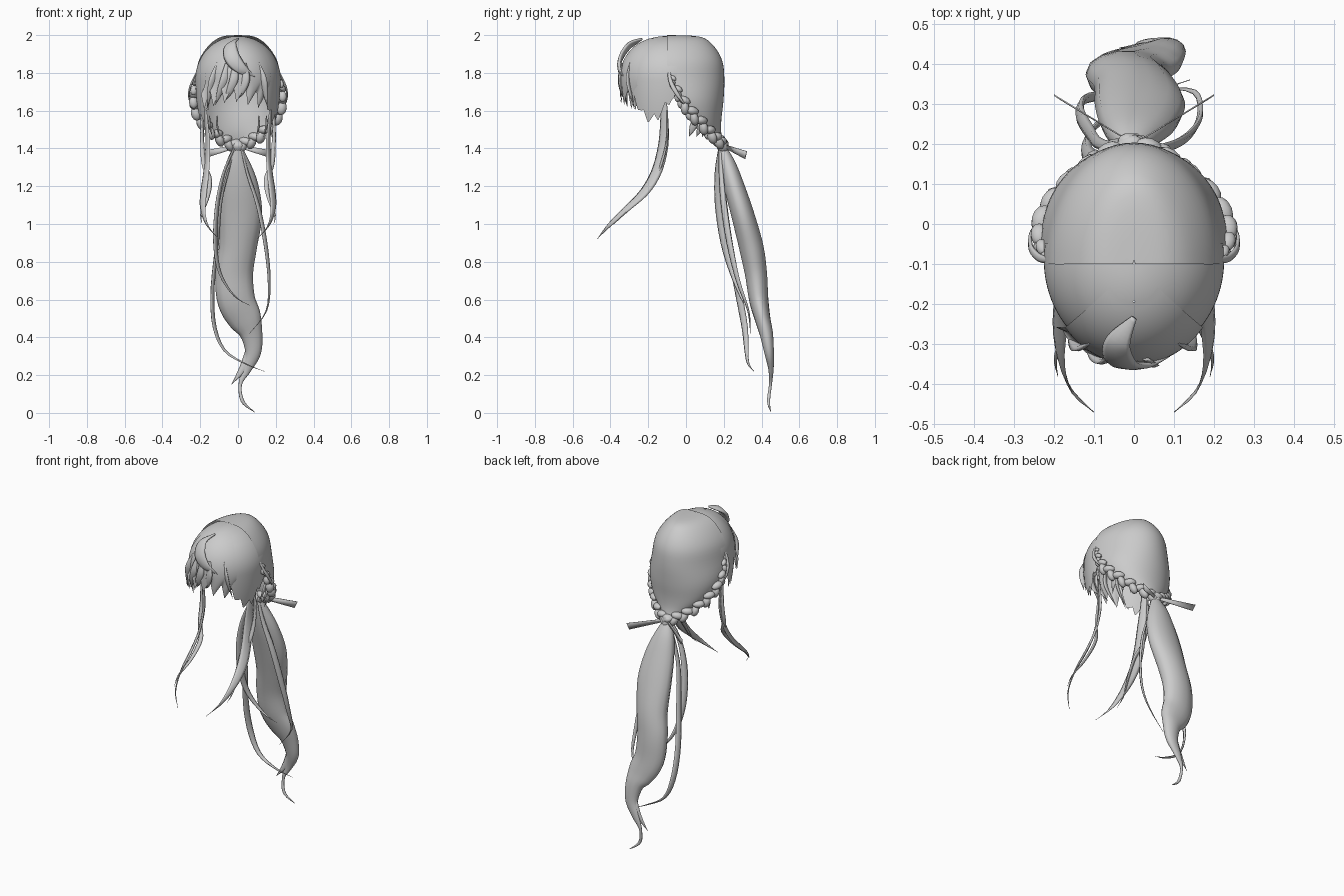
import bpy, math
from mathutils import Vector

if "Cube" in bpy.data.objects:
    bpy.data.objects.remove(bpy.data.objects["Cube"])

mat = bpy.data.materials.new("hair_grey")
mat.diffuse_color = (0.6, 0.6, 0.6, 1)
mat.use_nodes = True
mat.node_tree.nodes["Principled BSDF"].inputs["Base Color"].default_value = mat.diffuse_color


def make(name, verts, faces):
    me = bpy.data.meshes.new(name)
    me.from_pydata(verts, [], faces)
    me.materials.append(mat)
    me.polygons.foreach_set("use_smooth", [True] * len(me.polygons))
    me.update()
    ob = bpy.data.objects.new(name, me)
    bpy.context.collection.objects.link(ob)
    return ob


def sheet(name, nu, nv, fn, flip=False):
    """Open surface from a function of u, v in 0..1."""
    verts = [fn(i / nu, j / nv) for j in range(nv + 1) for i in range(nu + 1)]
    faces = []
    for j in range(nv):
        for i in range(nu):
            a = j * (nu + 1) + i
            f = (a, a + nu + 1, a + nu + 2, a + 1)
            faces.append(f[::-1] if flip else f)
    return make(name, verts, faces)


def spline(rows, n):
    """Smooth resampling of rows of numbers."""
    out, last = [], len(rows) - 1
    for k in range(n + 1):
        t = k / n * last
        i = min(int(t), last - 1)
        f = t - i
        p = [rows[min(max(i + d, 0), last)] for d in (-1, 0, 1, 2)]
        out.append([0.5 * (2 * b + (c - a) * f + (2 * a - 5 * b + 4 * c - d) * f * f
                           + (3 * b - a - 3 * c + d) * f ** 3) for a, b, c, d in zip(*p)])
    return out


def tube(name, rows, wide, n=28, sides=8):
    """Closed lock: rows of x, y, z, half width, half thickness."""
    pts = spline(rows, n)
    verts, faces = [], []
    for k, p in enumerate(pts):
        tan = Vector(pts[min(k + 1, n)][:3]) - Vector(pts[max(k - 1, 0)][:3])
        tan.normalize()
        w = Vector(wide)
        w = (w - tan * w.dot(tan)).normalized()
        d = tan.cross(w)
        for s in range(sides):
            a = 2 * math.pi * s / sides
            verts.append(Vector(p[:3]) + w * math.cos(a) * max(p[3], .001) + d * math.sin(a) * max(p[4], .001))
    for k in range(n):
        for s in range(sides):
            a, b = k * sides + s, k * sides + (s + 1) % sides
            faces.append((a, b, b + sides, a + sides))
    faces += [tuple(range(sides))[::-1], tuple(range(n * sides, (n + 1) * sides))]
    return make(name, verts, faces)


def lock(name, path, width, thick, wide, root=0.5):
    """Tapering strand of hair along a path."""
    n = len(path) - 1
    rows = []
    for i, p in enumerate(path):
        t = i / n
        s = (root + (1 - root) * min(1, t * 3)) * min(1, (1 - t) * 2.2)
        rows.append((*p, width * s, thick * s))
    return tube(name, rows, wide, 24, 6)


# Back cap gathering down to the tie: z, half width, front y, back y
cap = spline([(2.0, .002, -.1, -.09), (1.992, .085, -.1, .07), (1.95, .15, -.1, .14),
              (1.87, .205, -.1, .19), (1.77, .225, -.09, .203), (1.65, .23, -.03, .198),
              (1.55, .185, .05, .187), (1.48, .11, .12, .187), (1.42, .03, .17, .2)], 32)


def cap_point(u, v):
    z, w, yf, yb = cap[round(v * 32)]
    a = math.pi * (u - .5)
    return (w * math.sin(a), yf + (yb - yf) * math.cos(a), z)


sheet("back_cap", 32, 32, cap_point)


# Front dome coordinates: azimuth from the front, polar angle, drop below the widest level
def dome(a, th, drop, front):
    s, c = math.sin(th), math.cos(th)
    r = s * (1 - 1.8 * drop * drop)
    return (.225 * math.sin(a) * r, -.09 - front * math.cos(a) * r ** .85, 1.77 + .225 * c - drop)


def saw(u, teeth, peak):
    """0 at lock gaps, 1 at lock tips."""
    f = (u * teeth) % 1
    return f / peak if f < peak else (1 - f) / (1 - peak)


# Parted side sections with pointed lower ends
for sx, side in ((1, "right"), (-1, "left")):
    def side_point(u, v, sx=sx):
        th = math.pi / 2 * min(1, v / .6)
        amin = math.radians(41) * min(1, max(0, (math.degrees(th) - 20) / 25))
        a = amin + (math.radians(100) - amin) * u
        bottom = .08 + .11 * math.sin(math.pi * min(1, u * 1.15)) + .05 * saw(u, 4, .35)
        x, y, z = dome(a, th, max(0, v - .6) / .4 * bottom, .25)
        return (sx * x, y, z)
    sheet("side_section_" + side, 48, 30, side_point, sx < 0)


# Fringe with swept tips
def fringe_point(u, v):
    th = math.radians(20) + math.radians(70) * min(1, v / .6)
    a = math.radians(-50 + 100 * u)
    d = max(0, v - .6) / .4
    bottom = .03 + .09 * saw(u, 6, .25) + .05 * abs(2 * u - 1)
    x, y, z = dome(a, th, d * bottom, .262)
    return (x - .025 * d * d, y, z)


sheet("fringe", 72, 28, fringe_point)

# Loose curl over the fringe
tube("fringe_curl", [(0, -.235, 1.98, .008, .006), (-.04, -.30, 1.945, .035, .012),
                     (-.03, -.345, 1.88, .042, .012), (.02, -.352, 1.82, .03, .01),
                     (.09, -.33, 1.78, .001, .001)], (1, 0, .5))
# Small pointed fringe locks
for i, (x, tip, z) in enumerate([(-.13, -.165, 1.61), (-.07, -.12, 1.63), (-.02, -.07, 1.65),
                                 (.04, -.005, 1.66), (.13, .155, 1.62)]):
    y = -.09 - .262 * math.sqrt(1 - (x / .225) ** 2)
    lock("fringe_lock_%d" % i, [(x * .8, y + .01, 1.85), (x, y - .002, 1.77), ((x + tip) / 2, y + .008, 1.7),
                                (tip, y + .03, z)], .024, .008, (1, -x * 4, 0))

# Braids, face locks, wisps and ribbon ends on both sides
for sx, side in ((1, "right"), (-1, "left")):
    def m(path, sx=sx):
        return [(sx * p[0], *p[1:]) for p in path]

    path = spline(m([(.222, -.075, 1.77), (.236, -.04, 1.69), (.228, .01, 1.61), (.19, .075, 1.54),
                     (.125, .135, 1.475), (.06, .18, 1.435), (.0, .2, 1.41)]), 16)
    verts, faces = [], []
    for k, p in enumerate(path):
        # overlapping tilted braid lobes
        tan = (Vector(path[min(k + 1, 16)]) - Vector(path[max(k - 1, 0)])).normalized()
        out = Vector((p[0], p[1] + .03, 0)).normalized()
        across = tan.cross(out).normalized()
        alt = 1 if k % 2 else -1
        size = .55 + .45 * min(1, k / 5)
        long = (tan + across * alt * .7).normalized()
        short = long.cross(out).normalized()
        c = Vector(p) + across * alt * .011 * size
        base = len(verts)
        for j in range(7):
            th = math.pi * (.03 + .94 * j / 6)
            for i in range(10):
                a = 2 * math.pi * i / 10
                verts.append(c + long * math.cos(th) * .037 * size + short * math.sin(th) * math.cos(a) * .023 * size
                             + out * math.sin(th) * math.sin(a) * .027 * size)
        for j in range(6):
            for i in range(10):
                q, r = base + j * 10 + i, base + j * 10 + (i + 1) % 10
                faces.append((q, r, r + 10, q + 10))
    make("braid_" + side, verts, faces)

    lock("face_lock_" + side, m([(.18, -.12, 1.68), (.17, -.115, 1.56), (.16, -.12, 1.42), (.168, -.155, 1.28),
                                 (.182, -.22, 1.17), (.185, -.32, 1.075), (.16, -.41, .99), (.1, -.47, .92)]),
         .032, .008, (.45 * sx, 1, .2))
    lock("thin_face_lock_" + side, m([(.19, -.1, 1.6), (.19, -.1, 1.45), (.18, -.13, 1.32), (.15, -.17, 1.23),
                                      (.165, -.25, 1.13), (.195, -.33, 1.05), (.19, -.38, 1.0)]),
         .014, .006, (1, .3, 0))
    lock("temple_strand_" + side, m([(.2, -.09, 1.84), (.235, -.085, 1.77), (.257, -.06, 1.71),
                                     (.256, -.02, 1.65), (.225, .02, 1.6)]), .012, .006, (0, 1, 0))
    for i, (x, y) in enumerate([(.19, .03), (.15, .07), (.11, .1)]):
        lock("nape_wisp_%s_%d" % (side, i), m([(x, y + .03, 1.57), (x, y + .01, 1.52),
                                               (x - .015, y - .015, 1.46)]), .02, .006, (0, 1, 0))
    # flat ribbon end
    h = Vector((sx * .006, -.0035 * 0, 0))
    r = [Vector(q) for q in m([(0, .2, 1.422), (.2, .322, 1.385), (.185, .312, 1.345), (0, .2, 1.405)])]
    make("ribbon_end_" + side, [p + Vector((0, d, 0)) for d in (-.002, .002) for p in r],
         [(0, 1, 2, 3), (7, 6, 5, 4), (0, 4, 5, 1), (1, 5, 6, 2), (2, 6, 7, 3), (3, 7, 4, 0)])

# Tie around the gathered hair
tube("hair_tie", [(0, .185, 1.44, .02, .015), (0, .19, 1.425, .035, .03), (0, .195, 1.405, .035, .03),
                  (0, .2, 1.385, .025, .02)], (1, 0, 0), 8, 12)

# Long twisting ponytail
tube("ponytail", [(0, .19, 1.41, .022, .02), (0, .22, 1.32, .065, .042), (.01, .255, 1.2, .098, .055),
                  (.015, .3, 1.05, .113, .062), (0, .345, .88, .1, .066), (-.02, .37, .74, .1, .06),
                  (-.01, .385, .6, .1, .052), (.035, .405, .5, .09, .042), (.07, .425, .42, .06, .036),
                  (.08, .44, .32, .042, .026), (.045, .45, .23, .025, .014), (.012, .447, .15, .009, .008),
                  (.025, .437, .06, .009, .008), (.09, .45, .003, .001, .001)], (1, 0, 0), 60, 14)
lock("ponytail_tip", [(.09, .43, .42), (.07, .442, .33), (.03, .445, .24), (-.035, .44, .15)], .03, .012, (1, 0, 0))

# Loose strands around the ponytail
lock("loose_strand_left", [(-.02, .18, 1.4), (-.075, .165, 1.27), (-.11, .17, 1.1), (-.12, .2, .9),
                           (-.095, .245, .74), (-.02, .29, .62), (.06, .31, .57)], .02, .008, (.6, 1, 0))
lock("loose_strand_right", [(.02, .18, 1.4), (.05, .185, 1.27), (.105, .2, 1.1), (.145, .23, .9),
                            (.165, .275, .7), (.15, .33, .54), (.06, .34, .42)], .018, .008, (.6, 1, 0))
lock("loose_strand_long", [(-.02, .19, 1.38), (-.085, .2, 1.15), (-.11, .23, .9), (-.135, .275, .65),
                           (-.125, .31, .46), (-.07, .32, .33), (.04, .33, .26), (.14, .36, .22)],
     .02, .008, (.5, 1, .5))
